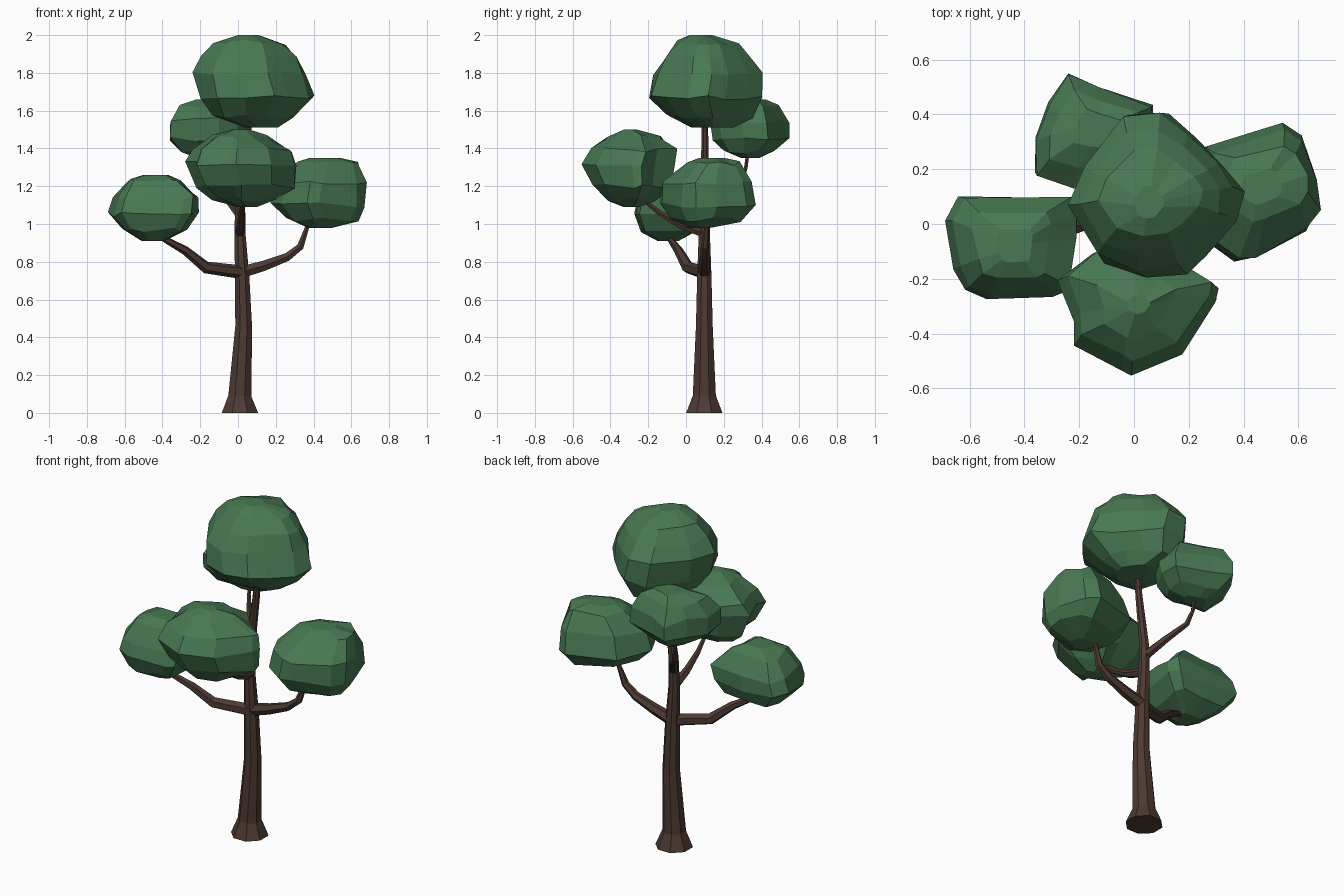
import bpy, bmesh, math, random
from mathutils import Vector

random.seed(4)


def material(name, rgb):
    m = bpy.data.materials.new(name)
    m.diffuse_color = (*rgb, 1)
    return m


BARK = material("bark", (0.075, 0.042, 0.032))
LEAF = material("leaf", (0.065, 0.19, 0.085))


def loft(name, rings, mat):
    """Skin a stack of equal-length rings and cap both ends."""
    bm = bmesh.new()
    loops = [[bm.verts.new(p) for p in ring] for ring in rings]
    n = len(loops[0])
    for a, b in zip(loops, loops[1:]):
        for i in range(n):
            j = (i + 1) % n
            bm.faces.new((a[i], a[j], b[j], b[i]))
    bm.faces.new(loops[0])
    bm.faces.new(loops[-1])
    bmesh.ops.recalc_face_normals(bm, faces=bm.faces)
    me = bpy.data.meshes.new(name)
    bm.to_mesh(me)
    bm.free()
    me.materials.append(mat)
    ob = bpy.data.objects.new(name, me)
    bpy.context.collection.objects.link(ob)
    return ob


def limb(name, path, sides, side_axis):
    """Tapered tube through (x, y, z, radius) points."""
    pts = [Vector(p[:3]) for p in path]
    rings = []
    for k, p in enumerate(pts):
        d = (pts[min(k + 1, len(pts) - 1)] - pts[max(k - 1, 0)]).normalized()
        if k == 0 and p.z == 0:
            d = Vector((0, 0, 1))
        u = d.cross(Vector(side_axis)).normalized()
        v = d.cross(u)
        angles = [2 * math.pi * (i + 0.5) / sides for i in range(sides)]
        rings.append([p + path[k][3] * (u * math.cos(a) + v * math.sin(a)) for a in angles])
    return loft(name, rings, BARK)


def clump(name, plan, levels):
    """Faceted foliage: a plan outline fitted to x and y limits at each height."""
    xs, ys = [p[0] for p in plan], [p[1] for p in plan]
    unit = [((x - min(xs)) / (max(xs) - min(xs)), (y - min(ys)) / (max(ys) - min(ys)))
            for x, y in plan]
    rings = []
    for k, (z, x0, x1, y0, y1) in enumerate(levels):
        cx, cy = (x0 + x1) / 2, (y0 + y1) / 2
        inner = 0 < k < len(levels) - 1
        ring = []
        for u, v in unit:
            s = random.uniform(0.95, 1.02) if inner else 1
            dz = random.uniform(-0.014, 0.014) if inner else 0
            ring.append((cx + (u - 0.5) * (x1 - x0) * s, cy + (v - 0.5) * (y1 - y0) * s, z + dz))
        rings.append(ring)
    return loft(name, rings, LEAF)


# Trunk with flared foot
limb("trunk", [(0.01, 0.097, 0, 0.104), (0.01, 0.097, 0.09, 0.066), (0.03, 0.097, 0.46, 0.048),
               (0.022, 0.097, 0.72, 0.041), (0.01, 0.097, 0.95, 0.032), (0.012, 0.1, 1.12, 0.028),
               (0.05, 0.1, 1.42, 0.02), (0.06, 0.1, 1.6, 0.017)], 8, (0, 1, 0))

# Branches
limb("left_branch", [(0.02, 0.09, 0.745, 0.036), (-0.17, 0.01, 0.77, 0.032), (-0.28, -0.04, 0.86, 0.024),
                     (-0.38, -0.08, 0.915, 0.017), (-0.44, -0.09, 0.95, 0.012)], 6, (0, 0, 1))
limb("right_branch", [(0.02, 0.097, 0.745, 0.036), (0.14, 0.097, 0.78, 0.031), (0.26, 0.1, 0.825, 0.025),
                      (0.33, 0.1, 0.88, 0.021), (0.365, 0.11, 0.98, 0.013), (0.39, 0.11, 1.03, 0.011)],
     6, (0, 1, 0))
limb("front_branch", [(0.01, 0.1, 0.95, 0.027), (0.015, -0.03, 0.995, 0.022), (0.02, -0.14, 1.06, 0.016),
                      (0.03, -0.23, 1.13, 0.011), (0.03, -0.27, 1.17, 0.01)], 6, (1, 0, 0))
limb("back_branch", [(0.01, 0.1, 1.05, 0.027), (-0.06, 0.2, 1.14, 0.021), (-0.13, 0.29, 1.22, 0.016),
                     (-0.15, 0.317, 1.3, 0.011), (-0.15, 0.33, 1.4, 0.01)], 6, (1, 0, 0))

# Foliage clumps: plan outline, then (z, x min, x max, y min, y max)
clump("top_foliage",
      [(-.03, .41), (.12, .42), (.23, .33), (.34, .22), (.41, .13), (.385, .02), (.265, -.1),
       (.19, -.17), (.03, -.19), (-.135, -.135), (-.24, .06), (-.185, .21)],
      [(1.51, .04, .21, .03, .25), (1.57, -.14, .29, -.1, .36), (1.67, -.21, .40, -.2, .405),
       (1.80, -.24, .365, -.17, .415), (1.88, -.2, .325, -.12, .35), (1.96, -.13, .26, -.05, .28),
       (2.0, 0, .11, .02, .14)])
clump("left_foliage",
      [(-.64, .10), (-.44, .10), (-.235, .10), (-.2, .04), (-.21, -.06), (-.24, -.245),
       (-.29, -.265), (-.535, -.275), (-.62, -.245), (-.655, -.165), (-.685, .01)],
      [(.91, -.51, -.39, -.15, -.04), (.97, -.61, -.27, -.245, .07), (1.05, -.685, -.21, -.275, .1),
       (1.14, -.66, -.2, -.255, .095), (1.23, -.59, -.3, -.2, .04), (1.26, -.5, -.37, -.14, -.02)])
clump("front_foliage",
      [(-.285, -.2), (-.16, -.1), (0, -.06), (.1, -.05), (.2, -.16), (.31, -.23), (.31, -.28),
       (.175, -.47), (-.01, -.545), (-.05, -.53), (-.22, -.44), (-.225, -.35)],
      [(1.09, 0, .1, -.33, -.25), (1.13, -.14, .2, -.41, -.17), (1.2, -.23, .305, -.5, -.08),
       (1.32, -.285, .31, -.55, -.055), (1.39, -.25, .28, -.5, -.05), (1.46, -.14, .15, -.43, -.13),
       (1.5, -.03, .06, -.33, -.26)])
clump("right_foliage",
      [(.545, .37), (.61, .32), (.67, .165), (.68, .05), (.635, -.03), (.435, -.135),
       (.37, -.145), (.24, -.04), (.18, .08), (.27, .28)],
      [(.98, .37, .5, .02, .13), (1.02, .25, .64, -.08, .29), (1.1, .17, .68, -.145, .37),
       (1.22, .2, .68, -.13, .35), (1.32, .31, .64, .01, .29), (1.35, .38, .54, .07, .2)])
clump("back_foliage",
      [(-.24, .55), (-.13, .5), (.065, .43), (.07, .3), (0, .18), (-.1, .13), (-.22, .14),
       (-.36, .18), (-.36, .31), (-.31, .44)],
      [(1.35, -.22, -.08, .29, .39), (1.385, -.3, .01, .2, .475), (1.45, -.36, .07, .14, .55),
       (1.55, -.36, .07, .12, .55), (1.62, -.31, .02, .2, .49), (1.66, -.22, -.05, .28, .42)])
